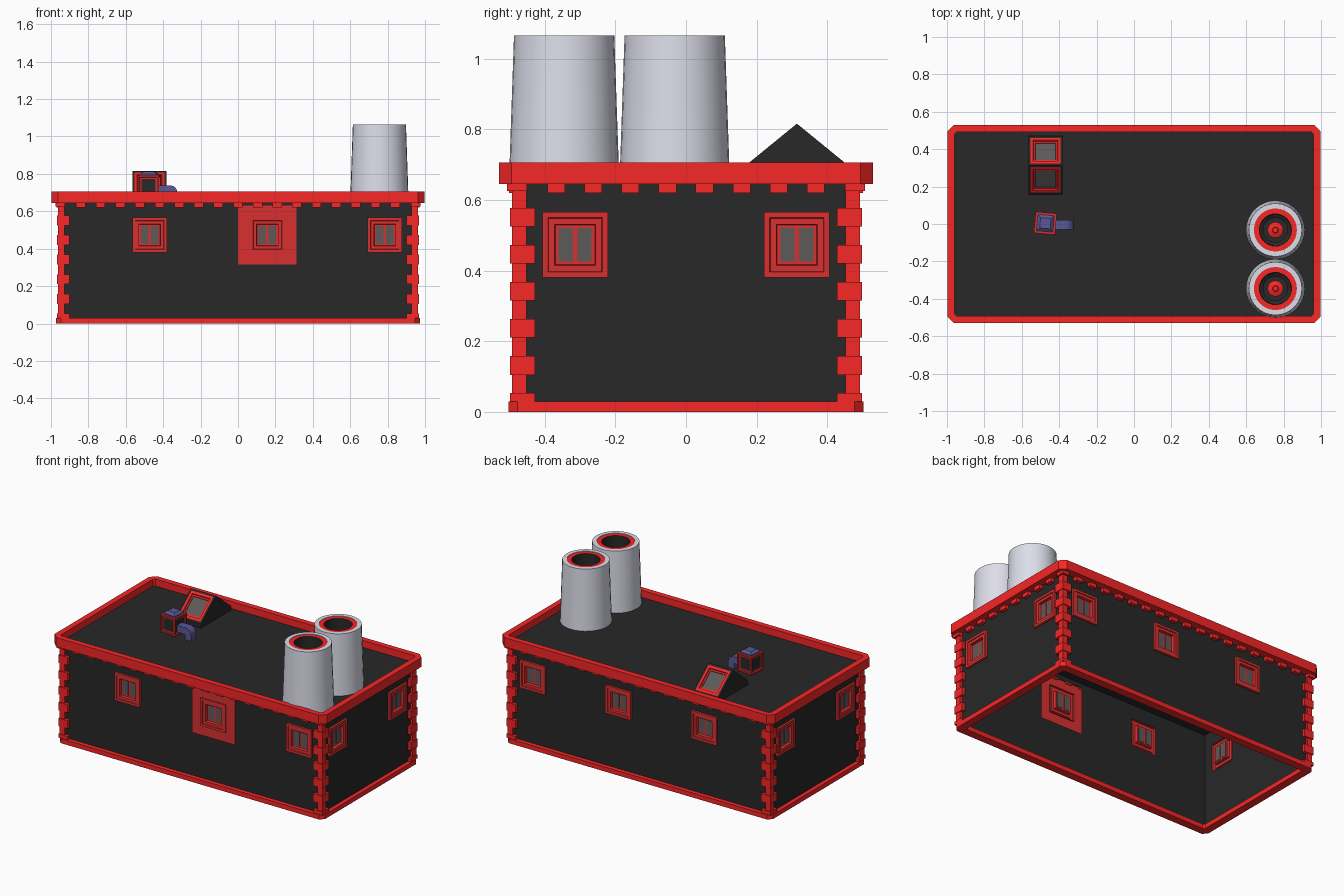
import bpy, bmesh
from math import pi, cos, sin, radians, atan2, hypot
from mathutils import Matrix, Vector

if "Cube" in bpy.data.objects:
    bpy.data.objects.remove(bpy.data.objects["Cube"])


def material(name, rgb):
    m = bpy.data.materials.new(name)
    m.diffuse_color = (*rgb, 1)
    m.use_nodes = True
    m.node_tree.nodes["Principled BSDF"].inputs["Base Color"].default_value = m.diffuse_color
    return m


RED = material("red_trim", (0.93, 0.02, 0.02))
FRAME = material("frame_red", (0.70, 0.03, 0.03))
DARK = material("dark_wall", (0.021, 0.021, 0.021))
GLASS = material("grey_glass", (0.11, 0.10, 0.10))
BLUE = material("blue_metal", (0.10, 0.10, 0.30))
PALE = material("pale_metal", (0.72, 0.73, 0.82))


def make(name, bm, mat=None, smooth=False):
    me = bpy.data.meshes.new(name)
    bm.to_mesh(me)
    bm.free()
    ob = bpy.data.objects.new(name, me)
    bpy.context.collection.objects.link(ob)
    if mat:
        me.materials.append(mat)
    if smooth:
        bpy.context.view_layer.objects.active = ob
        ob.select_set(True)
        bpy.ops.object.shade_smooth_by_angle(angle=radians(30))
        ob.select_set(False)
    return ob


def bridge(bm, rings, cap=False):
    """Skin a list of closed loops, optionally filling the last one."""
    vs = [[bm.verts.new(p) for p in r] for r in rings]
    for a, b in zip(vs, vs[1:]):
        for i in range(len(a)):
            j = (i + 1) % len(a)
            bm.faces.new((a[i], a[j], b[j], b[i]))
    if cap:
        bm.faces.new(vs[-1])


def box(bm, lo, hi, M=Matrix()):
    lo, hi = Vector(lo), Vector(hi)
    S = Matrix.Translation((lo + hi) / 2) @ Matrix.Diagonal((*(hi - lo), 1))
    bmesh.ops.create_cube(bm, size=1, matrix=M @ S)


def prism(bm, pts, z0, z1, M=Matrix()):
    bridge(bm, [[M @ Vector((x, y, z)) for x, y in pts] for z in (z0, z1)], True)
    bm.faces.new([bm.verts.new(M @ Vector((x, y, z0))) for x, y in reversed(pts)])
    bmesh.ops.remove_doubles(bm, verts=bm.verts, dist=1e-5)


def octo(hx, hy, z, c):
    """Rectangle with chamfered corners, counter-clockwise."""
    return [(hx - c, -hy, z), (hx, c - hy, z), (hx, hy - c, z), (hx - c, hy, z),
            (c - hx, hy, z), (-hx, hy - c, z), (-hx, c - hy, z), (c - hx, -hy, z)]


def rect_rings(M, rings):
    """Nested rectangles (half width, half height, outward offset) on a wall plane."""
    return [[M @ Vector((u * hu, -n, v * hv)) for u, v in ((-1, -1), (1, -1), (1, 1), (-1, 1))]
            for hu, hv, n in rings]


WX, WY, ROOF, EAVE = 0.945, 0.475, 0.66, 0.645   # wall planes and heights
WZ, WS = 0.473, 0.0925                           # window centre height, half size


def window(name, M):
    bm = bmesh.new()
    bridge(bm, rect_rings(M, [(WS, WS, 0), (WS, WS, .014), (.077, .077, .014), (.075, .075, .009),
                              (.058, .058, .009), (.056, .056, -.010)]), True)
    make(name, bm, FRAME)
    bm = bmesh.new()
    for s in (-1, 1):
        box(bm, (s * .0265 - .02, .008, -.047), (s * .0265 + .02, .013, .047), M)
    make(name + "_panes", bm, GLASS)


# Walls with openings, windows and dentils on all four sides
LONG, SHORT = (-.472, .157, .785), (-.314, .314)
SIDES = [("front", LONG, WX, WY, 17), ("right", SHORT, WY, WX, 8),
         ("back", tuple(-u for u in LONG), WX, WY, 17), ("left", SHORT, WY, WX, 8)]
walls, dentils = bmesh.new(), bmesh.new()
for k, (side, centres, half, dist, count) in enumerate(SIDES):
    M = Matrix.Rotation(k * pi / 2, 4, 'Z') @ Matrix.Translation((0, -dist, 0))
    holes = []
    for i, c in enumerate(centres):
        W = M @ Matrix.Translation((c, 0, WZ))
        panel = side == "front" and i == 1
        h = .157 if panel else WS
        holes.append((c, h))
        if panel:
            bm = bmesh.new()
            bridge(bm, rect_rings(W, [(h, h, 0), (h, h, .007), (WS, WS, .007)]))
            make("front_centre_panel", bm, FRAME)
        window(f"{side}_window_{i + 1}", W)
    us = sorted([-half, half] + [c + s * h for c, h in holes for s in (-1, 1)])
    vs = sorted({0, ROOF} | {WZ + s * h for _, h in holes for s in (-1, 1)})
    for u0, u1 in zip(us, us[1:]):
        for v0, v1 in zip(vs, vs[1:]):
            mu, mv = (u0 + u1) / 2, (v0 + v1) / 2
            if not any(abs(mu - c) < a and abs(mv - WZ) < a for c, a in holes):
                walls.faces.new([walls.verts.new(M @ Vector((u, 0, v)))
                                 for u, v in ((u0, v0), (u1, v0), (u1, v1), (u0, v1))])
    for i in range(count):
        u = (i - (count - 1) / 2) * .105
        box(dentils, (u - .025, -.026, .62), (u + .025, -.001, EAVE), M)
bmesh.ops.remove_doubles(walls, verts=walls.verts, dist=1e-5)
make("walls", walls, DARK)
make("dentils", dentils, RED)

# Roof deck, parapet and base band
bm = bmesh.new()
bm.faces.new([bm.verts.new((x * .965, y * .495, ROOF)) for x, y in ((-1, -1), (1, -1), (1, 1), (-1, 1))])
make("roof_deck", bm, DARK)
bm = bmesh.new()
bridge(bm, [octo(WX + .001, WY + .001, EAVE, .001), octo(.998, .53, EAVE, .036), octo(.998, .53, .706, .036),
            octo(.96, .492, .706, .012), octo(.96, .492, ROOF - .002, .012)])
make("parapet", bm, RED)
bm = bmesh.new()
bridge(bm, [octo(x, y, z, c) for x, y, z, c in (
    (.92, .45, .03, .01), (.92, .45, 0, .01), (.972, .503, 0, .026), (.972, .503, .03, .026), (.92, .45, .03, .01))])
make("base_band", bm, RED)

# Corner quoins: alternating L-shaped blocks, mirrored to four corners
bm = bmesh.new()


def corner(ox, oy, ex, ey, z0, z1):
    ix, iy = WX + .001, WY + .001
    prism(bm, [(ox, ey), (ox, oy), (ex, oy), (ex, iy), (ix, iy), (ix, ey)], z0, z1)


for k in range(6):
    z = k * .105
    corner(.968, .498, .90, .428, max(z, .03), z + .053)
    corner(.963, .492, .927, .452, z + .053, z + .105)
corner(.975, .507, .925, .45, .625, EAVE)
q = make("corner_quoins", bm, RED)
mod = q.modifiers.new("mirror", 'MIRROR')
mod.use_axis = (True, True, False)


# Chimney stacks with red lip, dark flue and hub
def lathe(name, x, y, profile, mat=None, cap=False, n=32):
    bm = bmesh.new()
    bridge(bm, [[(x + r * cos(2 * pi * i / n), y + r * sin(2 * pi * i / n), z) for i in range(n)]
                for r, z in profile], cap)
    make(name, bm, mat, True)


for i, y in enumerate((-.032, -.345)):
    s = f"chimney_{i + 1}"
    lathe(s + "_shell", .756, y, [(.156, ROOF), (.142, 1.065), (.115, 1.065), (.115, 1.062)], PALE)
    lathe(s + "_lip", .756, y, [(.115, 1.062), (.086, 1.062)], RED)
    lathe(s + "_flue", .756, y, [(.086, 1.062), (.083, .86), (.065, .85), (.065, .83)], DARK, True)
    lathe(s + "_hub", .756, y, [(.042, .83), (.042, .85), (.016, .86), (.014, .875)], RED, True)

# Gabled skylight with a recessed framed pane on each slope
bm = bmesh.new()
hw, top, foot, sx, sy = .157, .816, .688, -.473, .314
T = Matrix.Translation((sx, sy, 0)) @ Matrix(((0, 0, 1, 0), (1, 0, 0, 0), (0, 1, 0, 0), (0, 0, 0, 1)))
prism(bm, [(-hw, ROOF), (hw, ROOF), (hw, foot), (0, top), (-hw, foot)], -.092, .092, T)
bm.normal_update()
bmesh.ops.delete(bm, geom=[f for f in bm.faces if f.normal.z > .3], context='FACES_ONLY')
make("skylight_body", bm, DARK)
tilt = atan2(top - foot, hw) - pi / 2
sl = hypot(top - foot, hw) / 2
for k, side in enumerate(("front", "back")):
    M = (Matrix.Translation((sx, sy, 0)) @ Matrix.Rotation(k * pi, 4, 'Z')
         @ Matrix.Translation((0, -hw / 2, (top + foot) / 2)) @ Matrix.Rotation(tilt, 4, 'X'))
    for part, rings, mat in (("border", [(.092, sl, 0), (.08, .088, 0)], DARK),
                             ("frame", [(.08, .088, 0), (.066, .072, 0), (.064, .07, -.008), (.055, .06, -.008)], RED),
                             ("glass", [(.055, .06, -.008), (.054, .059, -.012)], GLASS)):
        bm = bmesh.new()
        bridge(bm, rect_rings(M, rings), part == "glass")
        make(f"skylight_{side}_{part}", bm, mat)

# Roof ventilation unit: recessed box, blue cap and elbow duct
bm = bmesh.new()
R = Matrix.Translation((-.474, .004, 0)) @ Matrix.Rotation(radians(-5), 4, 'Z')
box(bm, (-.057, -.057, .675), (.057, .057, .793), R)
sides = [f for f in bm.faces if abs(f.normal.z) < .5]
bmesh.ops.inset_individual(bm, faces=sides, thickness=.014)
bmesh.ops.inset_individual(bm, faces=sides, thickness=.002, depth=-.008)
bmesh.ops.inset_individual(bm, faces=sides, thickness=.012)
marked = [f.index for f in bm.faces]
bm.faces.index_update()
inner = {f.index for f in sides}
for f in bm.faces:
    f.material_index = 1 if f.index in inner else 0
unit = make("vent_unit", bm, FRAME)
unit.data.materials.append(DARK)
bm = bmesh.new()
bridge(bm, [[R @ Vector((x * h, y * h, z)) for x, y in ((-1, -1), (1, -1), (1, 1), (-1, 1))]
            for h, z in ((.044, .79), (.044, .799), (.028, .812))], True)
make("vent_cap", bm, BLUE)
bm = bmesh.new()
arc = [(-.365 + .042 * cos(a * pi / 8), .697 + .042 * sin(a * pi / 8)) for a in range(5)]
D = Matrix(((1, 0, 0, 0), (0, 0, -1, 0), (0, 1, 0, 0), (0, 0, 0, 1)))
prism(bm, [(-.368, ROOF), (-.323, ROOF)] + arc + [(-.425, .739), (-.425, .694), (-.368, .694)], -.022, .03, D)
make("vent_duct", bm, BLUE)
